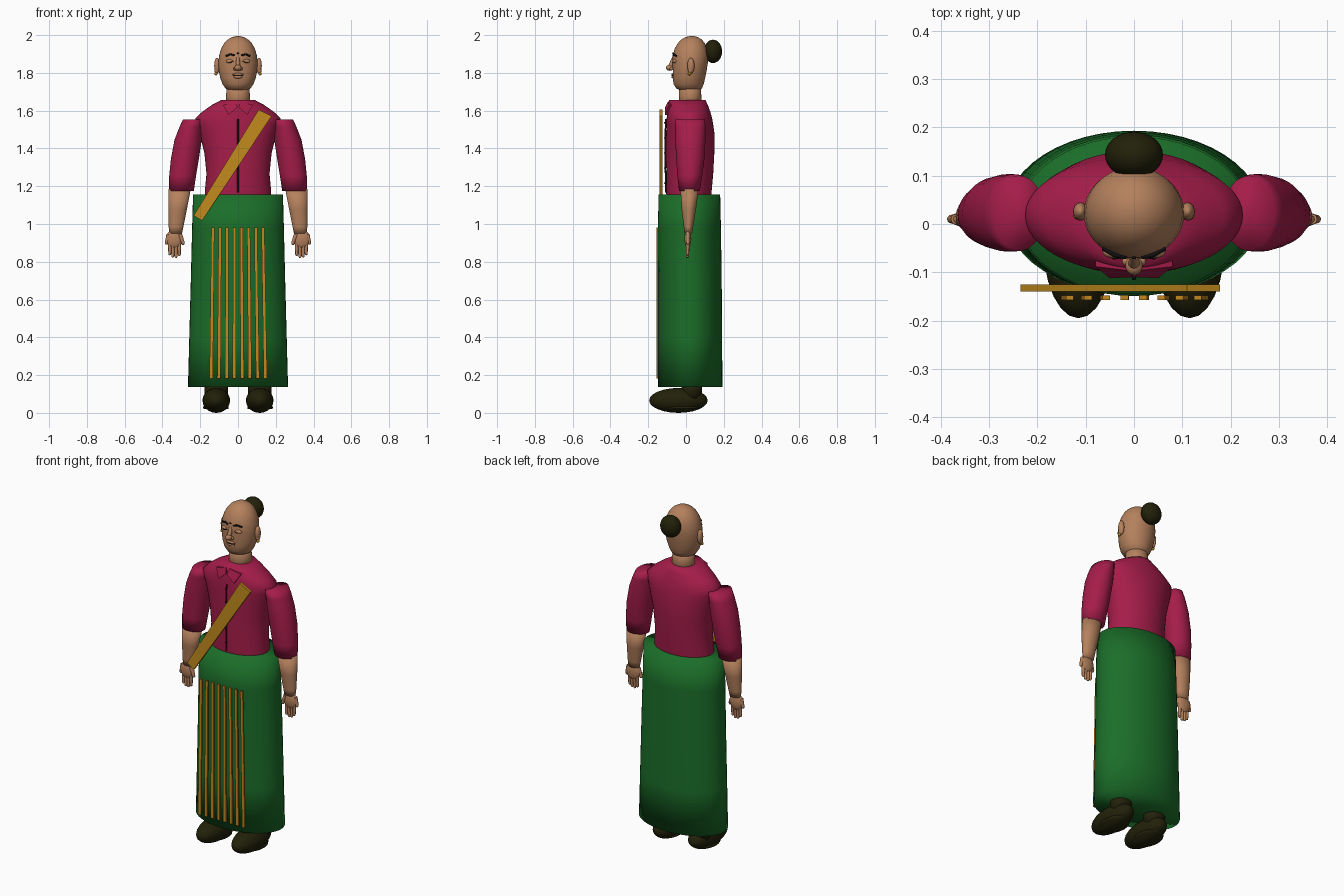
import bpy, bmesh, math
from mathutils import Vector

if "Cube" in bpy.data.objects:
    bpy.data.objects.remove(bpy.data.objects["Cube"])


def mat(name, r, g, b):
    m = bpy.data.materials.new(name)
    m.diffuse_color = (r, g, b, 1)
    m.use_nodes = True
    m.node_tree.nodes["Principled BSDF"].inputs["Base Color"].default_value = m.diffuse_color
    return m


SKIN = mat("skin", 0.46, 0.22, 0.11)
MAGENTA = mat("magenta cloth", 0.38, 0.012, 0.068)
GREEN = mat("green cloth", 0.011, 0.155, 0.022)
GOLD = mat("gold", 0.54, 0.26, 0.013)
ORANGE = mat("orange gold", 0.56, 0.24, 0.013)
DARK = mat("dark brown", 0.016, 0.015, 0.003)
BLACK = mat("black", 0.006, 0.005, 0.005)
WINE = mat("dark wine", 0.06, 0.004, 0.015)


def finish(bm, name, m, angle=40):
    bmesh.ops.recalc_face_normals(bm, faces=bm.faces)
    me = bpy.data.meshes.new(name)
    bm.to_mesh(me)
    bm.free()
    me.materials.append(m)
    ob = bpy.data.objects.new(name, me)
    bpy.context.collection.objects.link(ob)
    bpy.ops.object.select_all(action='DESELECT')
    ob.select_set(True)
    bpy.context.view_layer.objects.active = ob
    bpy.ops.object.shade_smooth_by_angle(angle=math.radians(angle))
    return ob


def loft(name, rings, m, n=40):
    """Stack of ellipses (cx, cy, z, rx, ry), capped and softly shaded all over."""
    bm = bmesh.new()
    loops = []
    for cx, cy, z, rx, ry in rings:
        loops.append([bm.verts.new((cx + rx * math.cos(2 * math.pi * i / n),
                                    cy + ry * math.sin(2 * math.pi * i / n), z)) for i in range(n)])
    for a, b in zip(loops, loops[1:]):
        for i in range(n):
            bm.faces.new((a[i], a[(i + 1) % n], b[(i + 1) % n], b[i]))
    for loop, (cx, cy, z, _, _) in ((loops[0], rings[0]), (loops[-1], rings[-1])):
        hub = bm.verts.new((cx, cy, z))
        for i in range(n):
            bm.faces.new((loop[i], loop[(i + 1) % n], hub))
    return finish(bm, name, m, 180)


def ball(name, c, r, m, seg=24):
    bm = bmesh.new()
    bmesh.ops.create_uvsphere(bm, u_segments=seg, v_segments=seg // 2, radius=1)
    bmesh.ops.scale(bm, vec=r, verts=bm.verts)
    bmesh.ops.translate(bm, vec=c, verts=bm.verts)
    return finish(bm, name, m, 80)


def rod(name, p, q, r1, r2, m, seg=12):
    """Tapered cylinder between two points."""
    p, q = Vector(p), Vector(q)
    bm = bmesh.new()
    bmesh.ops.create_cone(bm, cap_ends=True, segments=seg, radius1=r1, radius2=r2, depth=(q - p).length)
    rot = (q - p).to_track_quat('Z', 'Y').to_matrix()
    bmesh.ops.rotate(bm, matrix=rot, verts=bm.verts)
    bmesh.ops.translate(bm, vec=(p + q) / 2, verts=bm.verts)
    return finish(bm, name, m, 60)


def plate(name, pts, thick, m):
    """Flat polygon extruded towards the back."""
    bm = bmesh.new()
    f = bm.faces.new([bm.verts.new(p) for p in pts])
    out = bmesh.ops.extrude_face_region(bm, geom=[f])
    new = [v for v in out["geom"] if isinstance(v, bmesh.types.BMVert)]
    bmesh.ops.translate(bm, vec=(0, thick, 0), verts=new)
    return finish(bm, name, m, 20)


def tube(name, pts, r, m):
    """Thin round stroke through a few points."""
    cu = bpy.data.curves.new(name, 'CURVE')
    cu.dimensions = '3D'
    cu.bevel_depth = r
    cu.bevel_resolution = 2
    cu.use_fill_caps = True
    sp = cu.splines.new('POLY')
    sp.points.add(len(pts) - 1)
    for pt, co in zip(sp.points, pts):
        pt.co = (*co, 1)
    cu.materials.append(m)
    ob = bpy.data.objects.new(name, cu)
    bpy.context.collection.objects.link(ob)
    return ob


# Long skirt
loft("skirt", [(0, .023, .14, .265, .170), (0, .022, .4, .258, .169), (0, .021, .7, .250, .168),
               (0, .018, .98, .243, .167), (0, .018, 1.16, .238, .163)], GREEN, 48)
# Flat pleat stripes, fanning slightly
for i in range(8):
    xb, xt = -.142 + .287 * i / 7, -.133 + .265 * i / 7
    plate("pleat_stripe", [(xb - .009, -.157, .185), (xb + .009, -.157, .185),
                           (xt + .008, -.157, .985), (xt - .008, -.157, .985)], .009, ORANGE)

# Blouse body
loft("blouse", [(0, .015, 1.10, .175, .115), (0, .015, 1.17, .176, .12), (0, .02, 1.27, .167, .124),
                (0, .022, 1.38, .178, .128), (0, .023, 1.48, .203, .128), (0, .02, 1.53, .218, .124),
                (0, .018, 1.565, .225, .12), (0, .014, 1.60, .187, .114), (0, .01, 1.635, .137, .105),
                (0, .007, 1.66, .09, .096)], MAGENTA, 48)
# Front opening and buttons
tube("blouse_placket", [(0, -.108, 1.17), (0, -.109, 1.38), (0, -.109, 1.5), (0, -.106, 1.56)], .004, WINE)
for i in range(5):
    ball("button", (0, -.112, 1.22 + i * .08), (.005, .004, .005), BLACK, 12)
# Sash across the chest
plate("sash", [(.11, -.14, 1.61), (.178, -.14, 1.575), (-.19, -.14, 1.022), (-.235, -.14, 1.048)], .015, GOLD)

# Head and neck
loft("neck", [(0, .022, 1.62, .063, .059), (0, .022, 1.68, .063, .059), (0, .022, 1.75, .060, .057)], SKIN, 32)
loft("head", [(0, .018, 1.712, .05, .05), (0, .016, 1.722, .067, .068), (0, .014, 1.745, .082, .08),
              (0, .016, 1.78, .095, .086), (0, .02, 1.82, .102, .090), (0, .022, 1.86, .104, .094),
              (0, .024, 1.895, .100, .094), (0, .026, 1.93, .090, .087), (0, .028, 1.96, .074, .072),
              (0, .029, 1.98, .055, .055), (0, .03, 1.993, .033, .034), (0, .03, 1.999, .010, .010)], SKIN, 40)
ball("hair_bun", (0, .143, 1.918), (.06, .048, .062), DARK, 28)
# Nose and mouth
rod("nose_bridge", (0, -.066, 1.885), (0, -.083, 1.835), .008, .013, SKIN)
ball("nose_tip", (0, -.086, 1.831), (.018, .020, .016), SKIN, 20)
ball("upper_lip", (0, -.068, 1.796), (.031, .010, .007), SKIN, 16)
ball("lower_lip", (0, -.066, 1.782), (.026, .011, .008), SKIN, 16)
tube("mouth_line", [(-.028, -.067, 1.789), (0, -.075, 1.788), (.028, -.067, 1.789)], .0018, BLACK)
ball("forehead_dot", (0, -.070, 1.908), (.005, .003, .005), BLACK, 12)

for s in (-1, 1):
    # Face details
    tube("eyebrow", [(s * .016, -.068, 1.896), (s * .04, -.064, 1.903), (s * .064, -.050, 1.893)], .005, BLACK)
    ball("eyelid", (s * .042, -.058, 1.866), (.023, .013, .011), SKIN, 16)
    tube("eye_line", [(s * .021, -.068, 1.864), (s * .042, -.072, 1.860), (s * .063, -.057, 1.864)], .0018, BLACK)
    ball("nostril_wing", (s * .015, -.077, 1.826), (.010, .010, .009), SKIN, 12)
    ball("ear", (s * .111, .026, 1.842), (.015, .019, .042), SKIN, 20)
    ball("ear_lobe", (s * .114, .022, 1.815), (.011, .012, .014), SKIN, 14)
    ball("earring", (s * .117, .018, 1.800), (.009, .009, .009), GOLD, 14)

    # Collar flap
    plate("collar_flap", [(s * .003, -.110, 1.622), (s * .012, -.096, 1.652), (s * .080, -.088, 1.634),
                          (s * .050, -.112, 1.582)], .014, MAGENTA)

    # Sleeve, forearm and hand
    loft("sleeve", [(s * .30, .018, 1.18, .066, .055), (s * .293, .02, 1.26, .071, .066),
                    (s * .281, .023, 1.35, .074, .075), (s * .264, .023, 1.45, .072, .080),
                    (s * .248, .023, 1.52, .061, .080), (s * .238, .022, 1.557, .053, .078)], MAGENTA, 36)
    loft("forearm", [(s * .330, .012, .955, .034, .021), (s * .328, .013, .99, .039, .025),
                     (s * .320, .015, 1.08, .049, .038), (s * .309, .018, 1.19, .059, .048)], SKIN, 28)
    ball("palm", (s * .337, .01, .925), (.044, .018, .05), SKIN, 20)
    for x, z in ((.311, .842), (.328, .832), (.345, .834), (.361, .846)):
        rod("finger", (s * x, .01, .91), (s * x, .008, z), .0095, .008, SKIN)
        ball("fingertip", (s * x, .008, z), (.008, .008, .008), SKIN, 10)
    rod("thumb", (s * .308, .005, .95), (s * .291, .003, .905), .012, .009, SKIN)
    ball("thumb_tip", (s * .291, .003, .903), (.009, .009, .011), SKIN, 12)
    rod("little_finger", (s * .368, .01, .95), (s * .378, .01, .905), .011, .009, SKIN)
    ball("little_fingertip", (s * .378, .01, .904), (.009, .009, .010), SKIN, 12)

    # Shoe, sole and ankle
    ball("shoe", (s * .115, -.040, .07), (.073, .155, .066), DARK, 24)
    loft("sole", [(s * .117, -.02, .024, .066, .095), (s * .117, -.02, .038, .068, .098)], DARK, 24)
    loft("ankle", [(s * .115, .03, .08, .062, .055), (s * .115, .03, .17, .062, .055)], DARK, 24)

# Drop the lowest point exactly onto the ground
bpy.context.view_layer.update()
low = min((o.matrix_world @ Vector(c)).z for o in bpy.data.objects for c in o.bound_box)
for o in bpy.data.objects:
    o.location.z -= low
